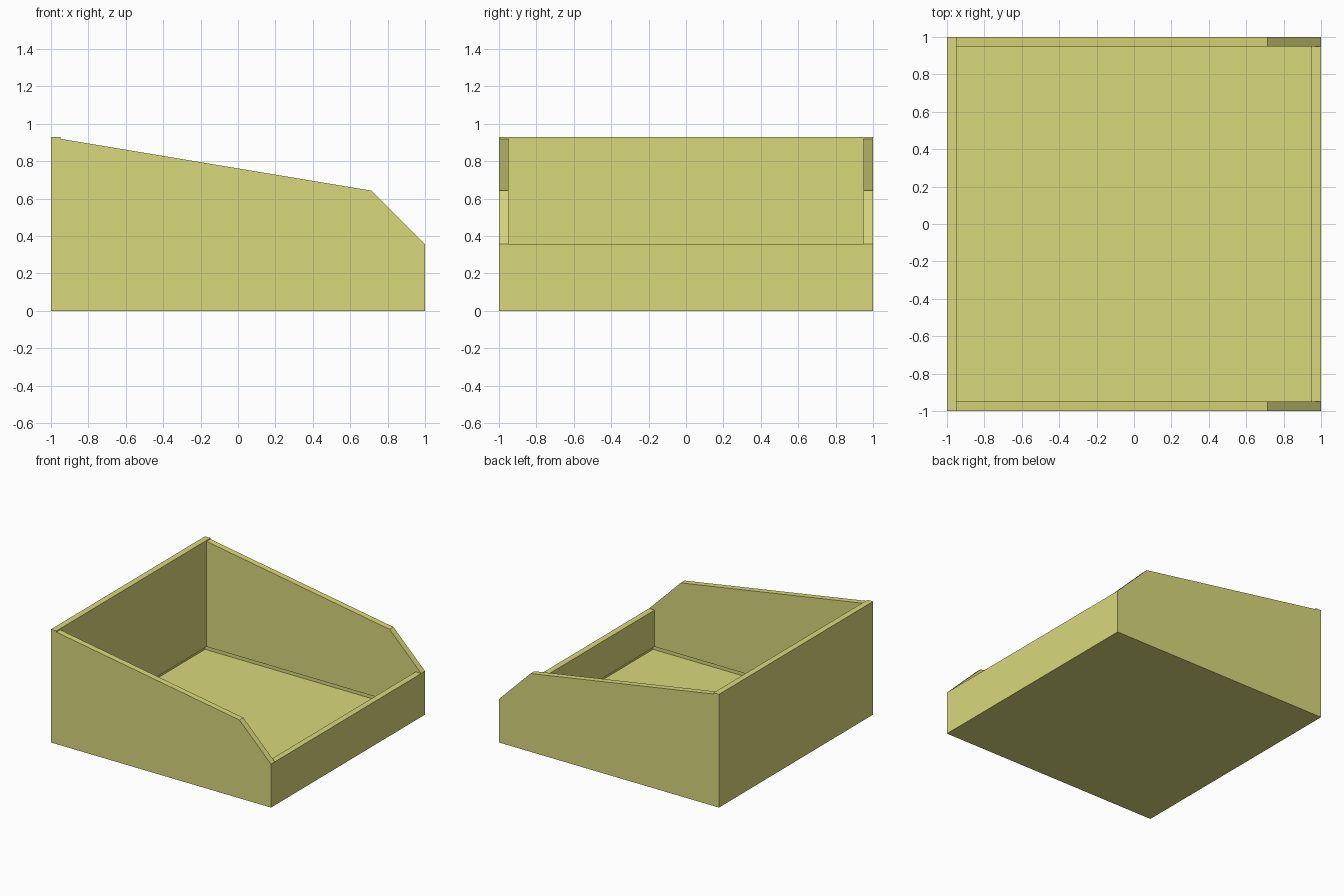
import bpy, bmesh
from mathutils import Vector

if "Cube" in bpy.data.objects:
    bpy.data.objects.remove(bpy.data.objects["Cube"])

T = 0.05        # wall thickness
BASE = 0.055    # height at which the thick walls start
SKIN = 0.004    # thin outer skin and floor

mat = bpy.data.materials.new("olive_yellow")
mat.diffuse_color = (0.69, 0.69, 0.2, 1)
mat.use_nodes = True
mat.node_tree.nodes["Principled BSDF"].inputs["Base Color"].default_value = mat.diffuse_color


def prism(name, profile, direction):
    """Extrude a closed outline along a vector into a flat-faced solid."""
    bm = bmesh.new()
    face = bm.faces.new([bm.verts.new(p) for p in profile])
    out = bmesh.ops.extrude_face_region(bm, geom=[face])
    moved = [v for v in out["geom"] if isinstance(v, bmesh.types.BMVert)]
    bmesh.ops.translate(bm, verts=moved, vec=Vector(direction))
    bmesh.ops.recalc_face_normals(bm, faces=bm.faces)
    mesh = bpy.data.meshes.new(name)
    bm.to_mesh(mesh)
    bm.free()
    mesh.materials.append(mat)
    obj = bpy.data.objects.new(name, mesh)
    bpy.context.collection.objects.link(obj)
    return obj


def end_wall(name, side, height):
    """Wall across the bin: thick above, thin skin at the foot."""
    o, i, s = side, side * (1 - T), side * (1 - SKIN)
    outline = [(o, 0), (o, height), (i, height), (i, BASE), (s, BASE), (s, 0)]
    return prism(name, [(x, -1, z) for x, z in outline], (0, 2, 0))


# Tall back wall and low pick-opening wall
end_wall("tall_wall", -1, 0.93)
end_wall("low_wall", 1, 0.357)

# Sloped side walls, fitted between the end walls
for name, side in (("side_wall_front", -1), ("side_wall_rear", 1)):
    top = [(1, 0.357), (0.713, 0.643), (-1 + T, 0.92)]
    thick = [(-1 + T, BASE), (1 - T, BASE), (1 - T, 0.357)] + top
    prism(name, [(x, side, z) for x, z in thick], (0, -side * T, 0))
    foot = [(-1 + SKIN, 0), (1 - SKIN, 0), (1 - SKIN, BASE), (-1 + SKIN, BASE)]
    prism(name + "_foot", [(x, side, z) for x, z in foot], (0, -side * SKIN, 0))

# Floor panel
q = 1 - SKIN
prism("floor", [(-q, -q, 0), (q, -q, 0), (q, q, 0), (-q, q, 0)], (0, 0, SKIN))
